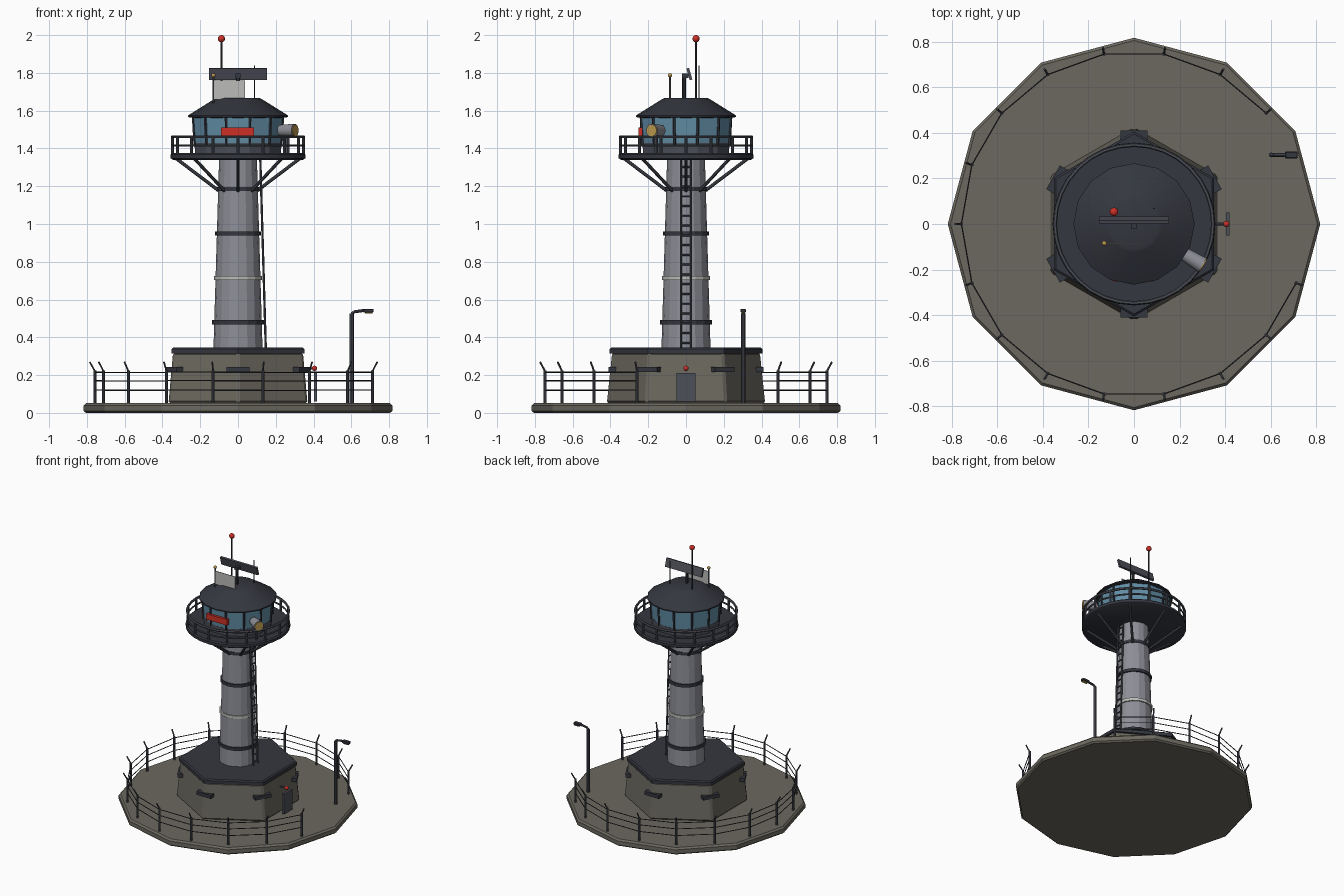
import bpy, bmesh
from math import sin, cos, pi, radians
from mathutils import Vector, Matrix

if "Cube" in bpy.data.objects:
    bpy.data.objects.remove(bpy.data.objects["Cube"])

def material(name, rgb):
    m = bpy.data.materials.new(name)
    m.diffuse_color = (*rgb, 1)
    m.use_nodes = True
    m.node_tree.nodes["Principled BSDF"].inputs["Base Color"].default_value = m.diffuse_color
    return m

CONCRETE = material("concrete", (0.15, 0.14, 0.115))
DARK = material("dark_slate", (0.035, 0.038, 0.05))
STEEL = material("steel", (0.075, 0.08, 0.1))
GREY = material("tower_grey", (0.27, 0.275, 0.31))
PALE = material("pale_grey", (0.5, 0.5, 0.48))
GLASS = material("window_blue", (0.12, 0.27, 0.38))
RED = material("signal_red", (0.6, 0.03, 0.02))
GOLD = material("amber", (0.5, 0.32, 0.08))

def finish(bm, name, mat, smooth=False, bevel=0):
    bmesh.ops.recalc_face_normals(bm, faces=bm.faces)
    me = bpy.data.meshes.new(name)
    bm.to_mesh(me)
    bm.free()
    ob = bpy.data.objects.new(name, me)
    bpy.context.collection.objects.link(ob)
    me.materials.append(mat)
    if bevel:
        mod = ob.modifiers.new("bevel", "BEVEL")
        mod.width, mod.segments = bevel, 1
    if smooth:
        bpy.ops.object.select_all(action='DESELECT')
        ob.select_set(True)
        bpy.context.view_layer.objects.active = ob
        bpy.ops.object.shade_smooth_by_angle(angle=radians(35))
    return ob

def add_rod(bm, p, q, r, r2=None, n=8):
    p, q = Vector(p), Vector(q)
    d = q - p
    rot = Vector((0, 0, 1)).rotation_difference(d).to_matrix().to_4x4()
    bmesh.ops.create_cone(bm, cap_ends=True, segments=n, radius1=r,
                          radius2=r if r2 is None else r2, depth=d.length,
                          matrix=Matrix.Translation((p + q) / 2) @ rot)

def add_box(bm, c, size, rot=Matrix()):
    bmesh.ops.create_cube(bm, size=1, matrix=Matrix.Translation(c) @ rot @ Matrix.Diagonal((*size, 1)))

def rods(name, mat, segs, r, n=8):
    bm = bmesh.new()
    for p, q in segs:
        add_rod(bm, p, q, r, n=n)
    return finish(bm, name, mat, n > 6)

def box(name, mat, c, size, rot=Matrix(), bevel=0):
    bm = bmesh.new()
    add_box(bm, c, size, rot)
    return finish(bm, name, mat, bevel=bevel)

def ball(name, mat, c, r):
    bm = bmesh.new()
    bmesh.ops.create_uvsphere(bm, u_segments=16, v_segments=10, radius=r, matrix=Matrix.Translation(c))
    return finish(bm, name, mat, True)

def lathe(name, mat, profile, n, phase=0, ring=False, smooth=False, bevel=0):
    """Turn (radius, z) points around z; ring=True closes the section."""
    bm = bmesh.new()
    loops = [[bm.verts.new(polar(r, z, phase + 360 * i / n)) for i in range(n)] for r, z in profile]
    pairs = list(zip(loops, loops[1:])) + ([(loops[-1], loops[0])] if ring else [])
    for a, b in pairs:
        for i in range(n):
            j = (i + 1) % n
            bm.faces.new((a[i], a[j], b[j], b[i]))
    if not ring:
        bm.faces.new(loops[0])
        bm.faces.new(loops[-1])
    return finish(bm, name, mat, smooth, bevel)

def polar(r, z, deg):
    return (r * cos(radians(deg)), r * sin(radians(deg)), z)

def turn(deg):
    return Matrix.Rotation(radians(deg), 4, 'Z')

# Ground slab and hexagonal bunker
lathe("ground_slab", CONCRETE, [(0.805, 0), (0.817, 0.01), (0.817, 0.04), (0.805, 0.052)], 12)
lathe("bunker_wall", CONCRETE, [(0.425, 0.05), (0.397, 0.32)], 6, 30, bevel=0.012)
lathe("bunker_roof", DARK, [(0.405, 0.315), (0.405, 0.338), (0.395, 0.346)], 6, 30)
bm = bmesh.new()
for k in range(6):
    a = 30 + 60 * k
    add_box(bm, polar(0.385, 0.23, a), (0.05, 0.12, 0.026), turn(a))
finish(bm, "bunker_slits", DARK)

# Bunker door and its lamp
box("door", STEEL, (0.411, 0, 0.135), (0.016, 0.1, 0.15))
rods("door_lamp_arm", STEEL, [((0.35, 0, 0.235), (0.405, 0, 0.235))], 0.006)
ball("door_lamp", RED, (0.405, 0, 0.236), 0.014)

# Tapered shaft with bands
lathe("tower_shaft", GREY, [(0.13, 0.34), (0.1, 1.35)], 16)
for name, z, r, mat in (("lower_band", 0.48, 0.137, DARK), ("pale_band", 0.715, 0.128, PALE),
                        ("middle_band", 0.95, 0.122, DARK), ("upper_band", 1.185, 0.11, DARK)):
    lathe(name, mat, [(r, z - 0.011), (r, z + 0.011)], 16)

# Ladder on the right side
foot, head = Vector((0.147, 0, 0.345)), Vector((0.117, 0, 1.38))
off = Vector((0, 0.027, 0))
rods("ladder_rails", STEEL, [(foot + s * off, head + s * off) for s in (-1, 1)], 0.006)
rungs = [foot.lerp(head, (i + 0.5) / 20) for i in range(20)]
rods("ladder_rungs", STEEL, [(p - off, p + off) for p in rungs], 0.005, 6)

# Gallery platform, braces and railing
lathe("platform", DARK, [(0.345, 1.34), (0.357, 1.348), (0.357, 1.368), (0.348, 1.376)], 32, smooth=True)
rods("platform_braces", STEEL, [(polar(0.1, 1.175, 45 * k), polar(0.325, 1.345, 45 * k)) for k in range(8)], 0.009)
for name, z, t in (("top_rail", 1.462, 0.009), ("middle_rail", 1.415, 0.006)):
    lathe(name, STEEL, [(0.347 + t * cos(a * pi / 3), z + t * sin(a * pi / 3)) for a in range(6)],
          32, ring=True, smooth=True)
rods("railing_posts", STEEL, [(polar(0.347, 1.37, 22.5 * k), polar(0.347, 1.462, 22.5 * k)) for k in range(16)], 0.008)

# Control cabin
lathe("cabin_wall", STEEL, [(0.236, 1.37), (0.238, 1.43)], 12, 15)
lathe("cabin_windows", GLASS, [(0.237, 1.43), (0.246, 1.572)], 12, 15)
rods("window_mullions", DARK, [(polar(0.237, 1.42, 15 + 30 * k), polar(0.246, 1.572, 15 + 30 * k))
                               for k in range(12)], 0.008, 6)
lathe("cabin_roof", DARK, [(0.24, 1.562), (0.266, 1.566), (0.266, 1.574), (0.125, 1.662), (0.11, 1.668)],
      16, smooth=True)
box("red_panel", RED, (-0.003, -0.241, 1.49), (0.175, 0.022, 0.044))

# Searchlight on the gallery
aim = Vector(polar(1, 0, -31))
mid = Vector((0.262, -0.157, 1.495))
bm = bmesh.new()
add_rod(bm, mid - aim * 0.045, mid + aim * 0.045, 0.03, 0.036, 16)
finish(bm, "searchlight_body", GREY, True)
rods("searchlight_lens", GOLD, [(mid + aim * 0.04, mid + aim * 0.05)], 0.031, 16)
rods("searchlight_stand", STEEL, [(mid - Vector((0, 0, 0.12)), mid)], 0.01)

# Radar on the roof
rods("radar_mast", DARK, [((0, -0.01, 1.66), (0, -0.01, 1.785))], 0.01)
box("radar_hub", DARK, (0, -0.004, 1.785), (0.024, 0.036, 0.022))
box("radar_bar", STEEL, (0, 0.018, 1.794), (0.305, 0.014, 0.064), Matrix.Rotation(radians(16), 4, 'X'))

# Flag and aerials
rods("flag_pole", STEEL, [((-0.13, -0.085, 1.62), (-0.13, -0.085, 1.785))], 0.005)
ball("flag_pole_knob", GOLD, (-0.13, -0.085, 1.787), 0.011)
box("flag", PALE, (-0.045, -0.085, 1.71), (0.165, 0.004, 0.1))
rods("beacon_mast", DARK, [((-0.088, 0.053, 1.65), (-0.088, 0.053, 1.98))], 0.005)
ball("beacon", RED, (-0.088, 0.053, 1.981), 0.019)
rods("whip_aerial", DARK, [((0.087, 0.068, 1.65), (0.087, 0.068, 1.84))], 0.003, 6)

# Perimeter fence, open on the right
angles = range(40, 341, 20)
rods("fence_posts", STEEL, [(polar(0.757, 0.045, a), polar(0.757, 0.225, a)) for a in angles], 0.008)
rods("fence_arms", STEEL, [(polar(0.757, 0.22, a), polar(0.785, 0.27, a)) for a in angles], 0.005, 6)
rods("fence_wires", DARK, [(polar(0.757, z, a), polar(0.757, z, a + 20))
                           for z in (0.12, 0.17, 0.215) for a in angles[:-1]], 0.003, 5)

# Lamp post
path = [(0.602, 0.303, 0.05), (0.602, 0.303, 0.525), (0.615, 0.303, 0.535), (0.67, 0.303, 0.543)]
rods("lamp_post", STEEL, [path[:2]], 0.011)
rods("lamp_arm", STEEL, list(zip(path[1:], path[2:])), 0.008)
box("lamp_head", DARK, (0.69, 0.303, 0.541), (0.056, 0.03, 0.02), bevel=0.004)
box("lamp_lens", GOLD, (0.692, 0.303, 0.53), (0.04, 0.02, 0.006))
